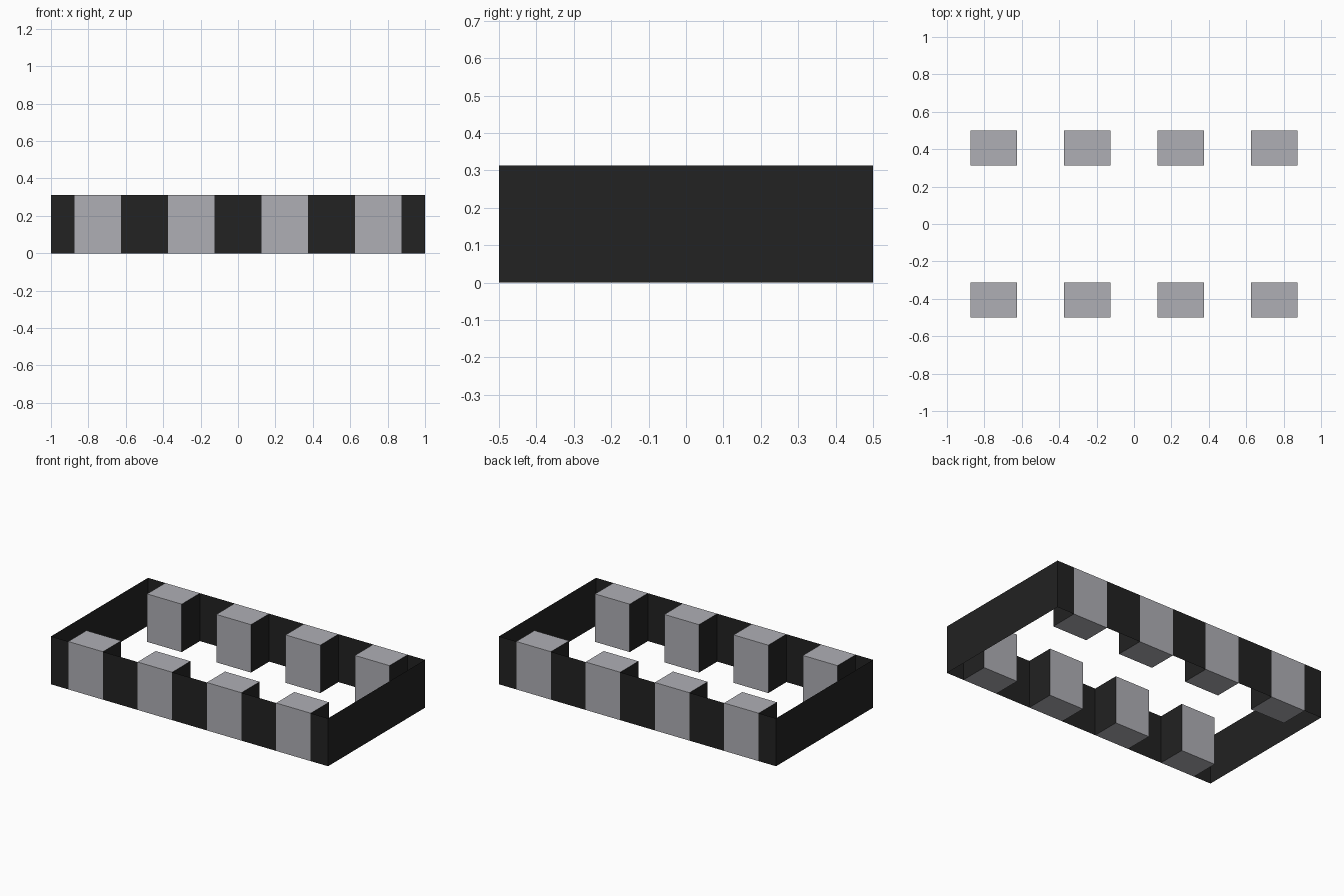
import bpy
import bmesh

cube = bpy.data.objects.get("Cube")
if cube:
    bpy.data.objects.remove(cube, do_unlink=True)

HEIGHT = 0.3125
HALF_X, HALF_Y = 1.0, 0.5
BLOCK_W, BLOCK_D = 0.25, 0.1875
CENTRES = (-0.75, -0.25, 0.25, 0.75)


def material(name, colour):
    mat = bpy.data.materials.new(name)
    mat.use_nodes = True
    mat.diffuse_color = colour
    mat.node_tree.nodes["Principled BSDF"].inputs["Base Color"].default_value = colour
    return mat


grey = material("light_grey", (0.43, 0.43, 0.463, 1))
dark = material("charcoal", (0.016, 0.016, 0.016, 1))


def add_object(name, bm, *mats):
    mesh = bpy.data.meshes.new(name)
    bm.to_mesh(mesh)
    bm.free()
    for mat in mats:
        mesh.materials.append(mat)
    obj = bpy.data.objects.new(name, mesh)
    bpy.context.collection.objects.link(obj)


def wall(name, spans):
    """Thin upright sheets, each drawn between two floor points."""
    bm = bmesh.new()
    for (ax, ay), (bx, by) in spans:
        corners = [(ax, ay, 0), (bx, by, 0), (bx, by, HEIGHT), (ax, ay, HEIGHT)]
        bm.faces.new([bm.verts.new(c) for c in corners])
    add_object(name, bm, dark)


def block(name, x, y):
    """Grey block whose flanks carry the dark lining of the wall."""
    bm = bmesh.new()
    bmesh.ops.create_cube(bm, size=1)
    bmesh.ops.scale(bm, vec=(BLOCK_W, BLOCK_D, HEIGHT), verts=bm.verts)
    bmesh.ops.translate(bm, vec=(x, y, HEIGHT / 2), verts=bm.verts)
    bm.normal_update()
    for face in bm.faces:
        face.material_index = int(abs(face.normal.x) > 0.5)
    add_object(name, bm, grey, dark)


# Long sides: blocks with wall panels in the gaps between them
edges = [-HALF_X]
for c in CENTRES:
    edges += [c - BLOCK_W / 2, c + BLOCK_W / 2]
edges.append(HALF_X)

for side, s in (("front", -1), ("back", 1)):
    y = s * HALF_Y
    gaps = zip(edges[::2], edges[1::2])
    # Order the corners so that the panels face outwards
    wall(side + "_wall", [((-s * a, y), (-s * b, y)) if s < 0 else ((b, y), (a, y))
                          for a, b in gaps])
    for i, x in enumerate(CENTRES, 1):
        block(f"{side}_block_{i}", x, s * (HALF_Y - BLOCK_D / 2))

# Short end walls
wall("left_end_wall", [((HALF_X, -HALF_Y), (HALF_X, HALF_Y))])
wall("right_end_wall", [((-HALF_X, HALF_Y), (-HALF_X, -HALF_Y))])
